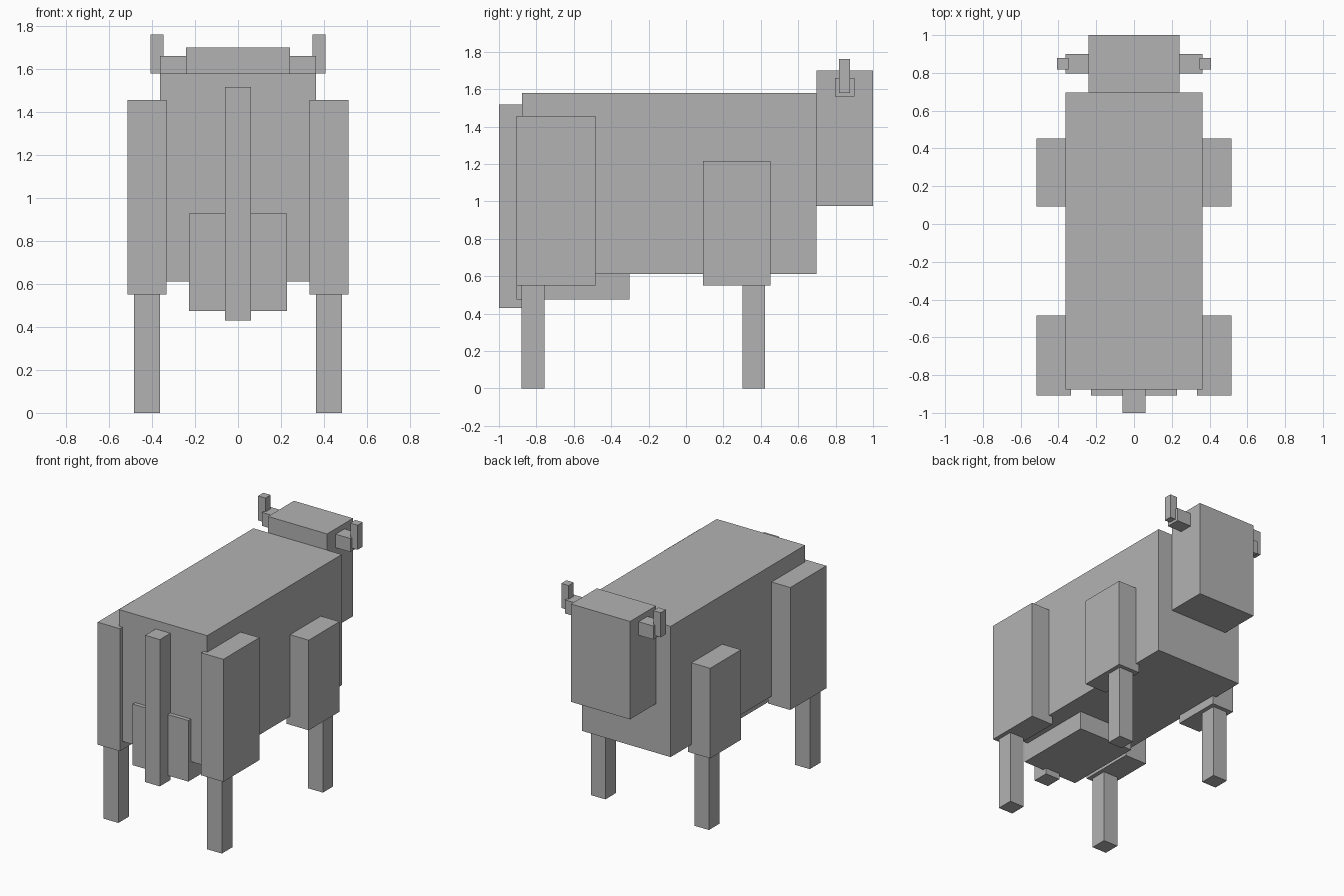
import bpy

if "Cube" in bpy.data.objects:
    bpy.data.objects.remove(bpy.data.objects["Cube"])

grey = bpy.data.materials.new("plain grey")
grey.diffuse_color = (0.45, 0.45, 0.45, 1)
grey.use_nodes = True
grey.node_tree.nodes["Principled BSDF"].inputs["Base Color"].default_value = grey.diffuse_color


def box(name, x, y, z):
    """Box spanning the given (min, max) range on each axis."""
    bpy.ops.mesh.primitive_cube_add(size=1, location=[(a + b) / 2 for a, b in (x, y, z)])
    ob = bpy.context.object
    ob.name = name
    ob.scale = [b - a for a, b in (x, y, z)]
    bpy.ops.object.transform_apply(location=False, rotation=False, scale=True)
    ob.data.materials.append(grey)


def pair(name, x, y, z):
    """Box on the right side and its mirror on the left."""
    box(name + "_right", x, y, z)
    box(name + "_left", (-x[1], -x[0]), y, z)


# Trunk, head, tail and udder
box("body", (-0.362, 0.362), (-0.877, 0.697), (0.612, 1.58))
box("head", (-0.242, 0.242), (0.697, 1.0), (0.975, 1.70))
box("tail", (-0.06, 0.06), (-1.0, -0.877), (0.43, 1.517))
box("udder", (-0.228, 0.228), (-0.907, -0.303), (0.475, 0.927))

# Horns: a stub out of the head, then an upright tip
pair("horn_base", (0.242, 0.362), (0.797, 0.90), (1.56, 1.66))
pair("horn_tip", (0.347, 0.407), (0.818, 0.878), (1.58, 1.762))

# Thighs and lower legs
pair("rear_thigh", (0.333, 0.515), (-0.907, -0.485), (0.55, 1.457))
pair("front_thigh", (0.333, 0.515), (0.092, 0.453), (0.55, 1.217))
pair("rear_leg", (0.364, 0.484), (-0.88, -0.757), (0, 0.55))
pair("front_leg", (0.364, 0.484), (0.302, 0.423), (0, 0.55))
